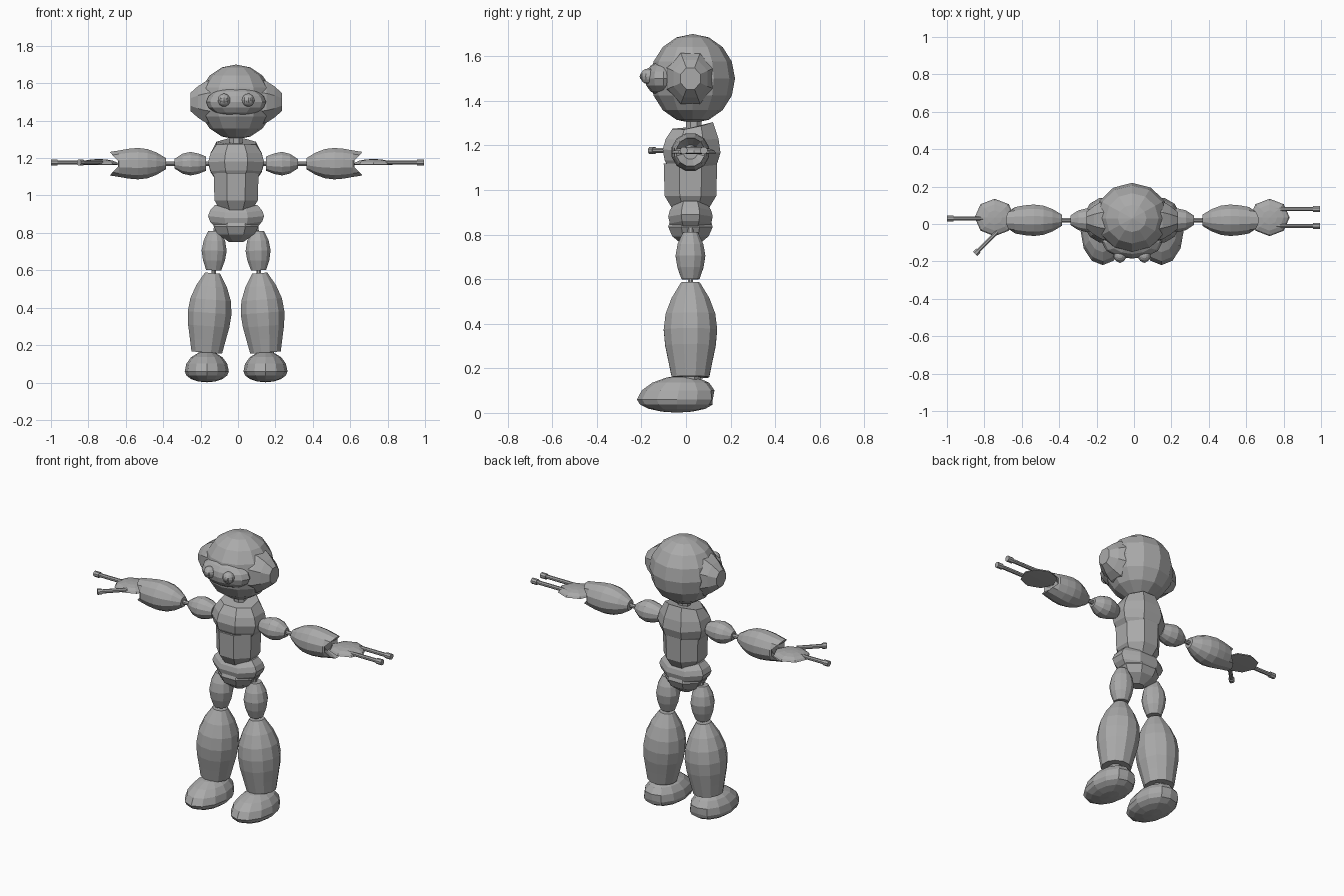
import bpy, bmesh, math
from mathutils import Vector

default_cube = bpy.data.objects.get("Cube")
if default_cube:
    bpy.data.objects.remove(default_cube, do_unlink=True)

gray = bpy.data.materials.new("plain_gray")
gray.use_nodes = True
gray.diffuse_color = (0.4, 0.4, 0.4, 1)
shader = gray.node_tree.nodes["Principled BSDF"]
shader.inputs["Base Color"].default_value = gray.diffuse_color

MIDDLE = -0.01
DEPTH = 0.02
ARM_HEIGHT = 1.17
SIDES = {"left": 1, "right": -1}


def at(side, out, y, z):
    """Point measured outward from the body's middle on one side."""
    return Vector((MIDDLE + side * out, y, z))


def on_arm(side, out):
    return at(side, out, DEPTH, ARM_HEIGHT)


def finish(name, bm, reshape=None):
    if reshape:
        for vert in bm.verts:
            reshape(vert.co)
    bmesh.ops.recalc_face_normals(bm, faces=bm.faces[:])
    mesh = bpy.data.meshes.new(name)
    bm.to_mesh(mesh)
    bm.free()
    mesh.materials.append(gray)
    part = bpy.data.objects.new(name, mesh)
    bpy.context.collection.objects.link(part)


def ball(name, center, radii, segments=12, under=1, reshape=None):
    """Ellipsoid whose lower half is flattened by the factor under."""
    bm = bmesh.new()
    bmesh.ops.create_uvsphere(bm, u_segments=segments, v_segments=8, radius=1)
    for vert in bm.verts:
        if vert.co.z < 0:
            vert.co.z *= under
        vert.co = center + vert.co * Vector(radii)
    finish(name, bm, reshape)


def barrel(name, start, end, width, depth, first=1, last=1,
           sides=12, steps=4, hollow=False, reshape=None):
    """Tube that swells in a sine curve; first and last are the end sizes."""
    bm = bmesh.new()
    turn = Vector((0, 0, 1)).rotation_difference(end - start)
    grow = 1 / math.cos(math.pi / sides)
    stations = []
    for step in range(steps + 1):
        t = step / steps
        base = first + (last - first) * t
        stations.append((t, base + (1 - base) * math.sin(math.pi * t)))
    if hollow:
        stations.append((0.8, last / 2))
    loops = []
    for t, size in stations:
        center = start.lerp(end, t)
        loop = []
        for i in range(sides):
            angle = math.tau * (i + 0.5) / sides
            spoke = Vector((width * math.cos(angle), depth * math.sin(angle), 0))
            loop.append(bm.verts.new(center + turn @ (spoke * size * grow)))
        loops.append(loop)
    for lower, upper in zip(loops, loops[1:]):
        for i in range(sides):
            bm.faces.new((lower[i - 1], lower[i], upper[i], upper[i - 1]))
    bm.faces.new(loops[0])
    bm.faces.new(loops[-1])
    finish(name, bm, reshape)


def rod(name, start, end, radius):
    barrel(name, start, end, radius, radius, sides=8, steps=1)


# Collar rises toward the back
def raise_collar(co):
    co.z += max(0, co.z - 1.2) * max(0, co.y - DEPTH) * 6


# Hip band dips in the middle
def dip_middle(co):
    co.z -= max(0, 0.03 - abs(co.x - MIDDLE) / 3)


# Cuff opens like a jaw at hand height
def open_cuff(co):
    out = co.x - MIDDLE
    if abs(out) > 0.64:
        notch = max(0, 0.06 - abs(co.z - ARM_HEIGHT))
        co.x -= math.copysign(notch, out)


# Foot has an upright heel and a toe sloping down
def shape_foot(co):
    co.y = min(co.y, 0.12)
    if co.z > 0.07:
        co.y += (co.z - 0.07) / 4


# Head, neck and face mask
ball("head", at(1, 0, 0.03, 1.5), (0.2, 0.19, 0.2))
rod("neck", at(1, 0, 0.035, 1.2), at(1, 0, 0.035, 1.33), 0.035)
ball("face_mask", at(1, 0, -0.1, 1.5), (0.16, 0.085, 0.08))

# Torso and hips
barrel("chest", at(1, 0, DEPTH, 1.08), at(1, 0, 0.03, 1.27), 0.15, 0.13,
       first=0.7, last=0.7, sides=8, reshape=raise_collar)
barrel("abdomen", at(1, 0, DEPTH, 0.9), at(1, 0, DEPTH, 1.12), 0.12, 0.12,
       first=0.6, sides=8, steps=3)
barrel("hip_band", at(1, 0, DEPTH, 0.83), at(1, 0, DEPTH, 0.95), 0.15, 0.1,
       first=0.75, last=0.75, sides=8, reshape=dip_middle)
barrel("pelvis", at(1, 0, DEPTH, 0.75), at(1, 0, DEPTH, 0.92), 0.12, 0.1,
       first=0.3, last=0.6, sides=8)

for name, side in SIDES.items():
    # Eyes and ear covers
    ball(name + "_eye", at(side, 0.065, -0.17, 1.51), [0.035] * 3, segments=10)
    ball(name + "_pupil", at(side, 0.065, -0.19, 1.51), [0.018] * 3, segments=8)
    barrel(name + "_ear_cover", at(side, 0, DEPTH, 1.5), at(side, 0.245, DEPTH, 1.5),
           0.12, 0.11, first=0.4, last=0.4, sides=8, steps=6)

    # Legs and joint rods
    barrel(name + "_thigh", at(side, 0.12, DEPTH, 0.6), at(side, 0.115, DEPTH, 0.81),
           0.067, 0.067, first=0.6, last=0.5)
    rod(name + "_hip_rod", at(side, 0.11, DEPTH, 0.79), at(side, 0.1, DEPTH, 0.87), 0.014)
    rod(name + "_knee_rod", at(side, 0.12, DEPTH, 0.55), at(side, 0.12, DEPTH, 0.63), 0.012)
    barrel(name + "_shin", at(side, 0.157, DEPTH, 0.16), at(side, 0.126, DEPTH, 0.585),
           0.117, 0.12, first=0.7, last=0.35, steps=6)
    rod(name + "_ankle", at(side, 0.157, DEPTH, 0.13), at(side, 0.157, DEPTH, 0.2), 0.045)
    ball(name + "_foot", at(side, 0.157, -0.04, 0.06), (0.118, 0.18, 0.107),
         under=0.55, reshape=shape_foot)

    # Arms and palm
    rod(name + "_arm_rod", on_arm(side, 0.1), on_arm(side, 0.45), 0.012)
    barrel(name + "_upper_arm", on_arm(side, 0.16), on_arm(side, 0.33),
           0.063, 0.063, first=0.6, last=0.4)
    barrel(name + "_forearm", on_arm(side, 0.375), on_arm(side, 0.675),
           0.084, 0.084, first=0.35, last=0.75, steps=6, hollow=True, reshape=open_cuff)
    ball(name + "_palm", at(side, 0.735, 0.035, 1.165), (0.107, 0.1, 0.03),
         segments=8, under=0.1)


def finger(name, side, start, end):
    """Thin rod with a thicker tip, in the plane of the palm."""
    start, end = (at(side, *point, 1.177) for point in (start, end))
    rod(name, start, end, 0.011)
    rod(name + "_tip", end.lerp(start, 0.15), end, 0.016)


# A parallel pair on the left, a spread pair on the right
finger("left_back_finger", 1, (0.76, 0.08), (1.005, 0.08))
finger("left_front_finger", 1, (0.76, -0.01), (1.005, -0.01))
finger("right_straight_finger", -1, (0.76, 0.03), (0.99, 0.03))
finger("right_spread_finger", -1, (0.72, -0.04), (0.84, -0.16))
